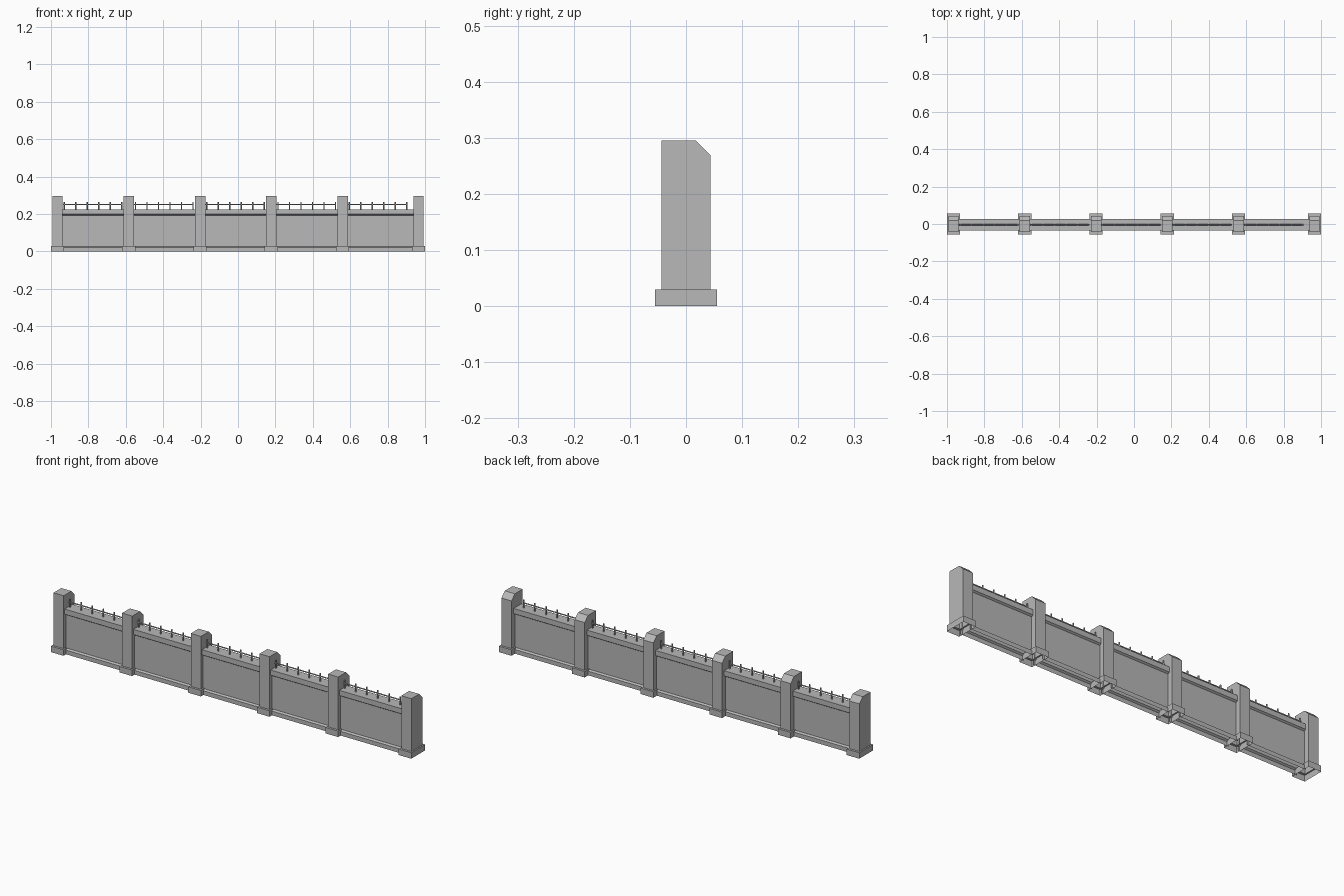
import bpy
import bmesh
from mathutils import Matrix

cube = bpy.data.objects.get("Cube")
if cube:
    bpy.data.objects.remove(cube, do_unlink=True)

stone = bpy.data.materials.new("grey stone")
stone.use_nodes = True
GREY = (0.48, 0.48, 0.48, 1)
stone.diffuse_color = GREY
stone.node_tree.nodes["Principled BSDF"].inputs["Base Color"].default_value = GREY

POSTS = [-0.965 + 0.381 * i for i in range(5)] + [0.965]
POST_HALF = 0.028
WALL_Y = -0.004


def finish(name, bm):
    bmesh.ops.recalc_face_normals(bm, faces=bm.faces)
    mesh = bpy.data.meshes.new(name)
    bm.to_mesh(mesh)
    bm.free()
    mesh.materials.append(stone)
    obj = bpy.data.objects.new(name, mesh)
    bpy.context.collection.objects.link(obj)
    return obj


def ring(bm, hx, hy, z):
    return [bm.verts.new((sx * hx, sy * hy, z))
            for sx, sy in ((-1, -1), (1, -1), (1, 1), (-1, 1))]


def post(name, x):
    """Hollow post with a wider foot and a bevelled rear top edge."""
    bm = bmesh.new()
    rings = [ring(bm, 0.035, 0.055, 0), ring(bm, 0.035, 0.055, 0.03),
             ring(bm, POST_HALF, 0.044, 0.03), ring(bm, POST_HALF, 0.044, 0.295)]
    for low, high in zip(rings, rings[1:]):
        for i in range(4):
            j = (i + 1) % 4
            bm.faces.new((low[i], low[j], high[j], high[i]))
    top = rings[-1]
    bm.faces.new(top)
    edge = bm.edges.get((top[2], top[3]))
    bmesh.ops.bevel(bm, geom=[edge], offset=0.026, segments=1, affect='EDGES')
    finish(name, bm).location.x = x


def wall(name, x0, x1):
    """Panel with plinth and coping, one mirrored section swept along x."""
    half = [(0.031, 0), (0.031, 0.021), (0.022, 0.027),
            (0.022, 0.193), (0.031, 0.199), (0.031, 0.225)]
    section = [(-y, z) for y, z in half] + half[::-1]
    bm = bmesh.new()
    a, b = [[bm.verts.new((x, y + WALL_Y, z)) for y, z in section] for x in (x0, x1)]
    for i in range(len(section) - 1):
        bm.faces.new((a[i], b[i], b[i + 1], a[i + 1]))
    finish(name, bm)


def rod(bm, radius, length, matrix):
    bmesh.ops.create_cone(bm, cap_ends=True, segments=8, radius1=radius,
                          radius2=radius, depth=length, matrix=matrix)


def railing(name, x0):
    """Six short uprights joined by a thin bar."""
    bm = bmesh.new()
    for i in range(6):
        rod(bm, 0.0035, 0.044,
            Matrix.Translation((x0 + 0.008 + 0.0615 * i, WALL_Y, 0.243)))
    rod(bm, 0.003, 0.318, Matrix.Translation((x0 + 0.16, WALL_Y, 0.25))
        @ Matrix.Rotation(1.5708, 4, 'Y'))
    finish(name, bm)


for n, x in enumerate(POSTS, 1):
    post(f"post_{n}", x)
for n, (x0, x1) in enumerate(zip(POSTS, POSTS[1:]), 1):
    wall(f"wall_panel_{n}", x0 + POST_HALF - 0.002, x1 - POST_HALF + 0.002)
    railing(f"railing_{n}", x0 + POST_HALF)
